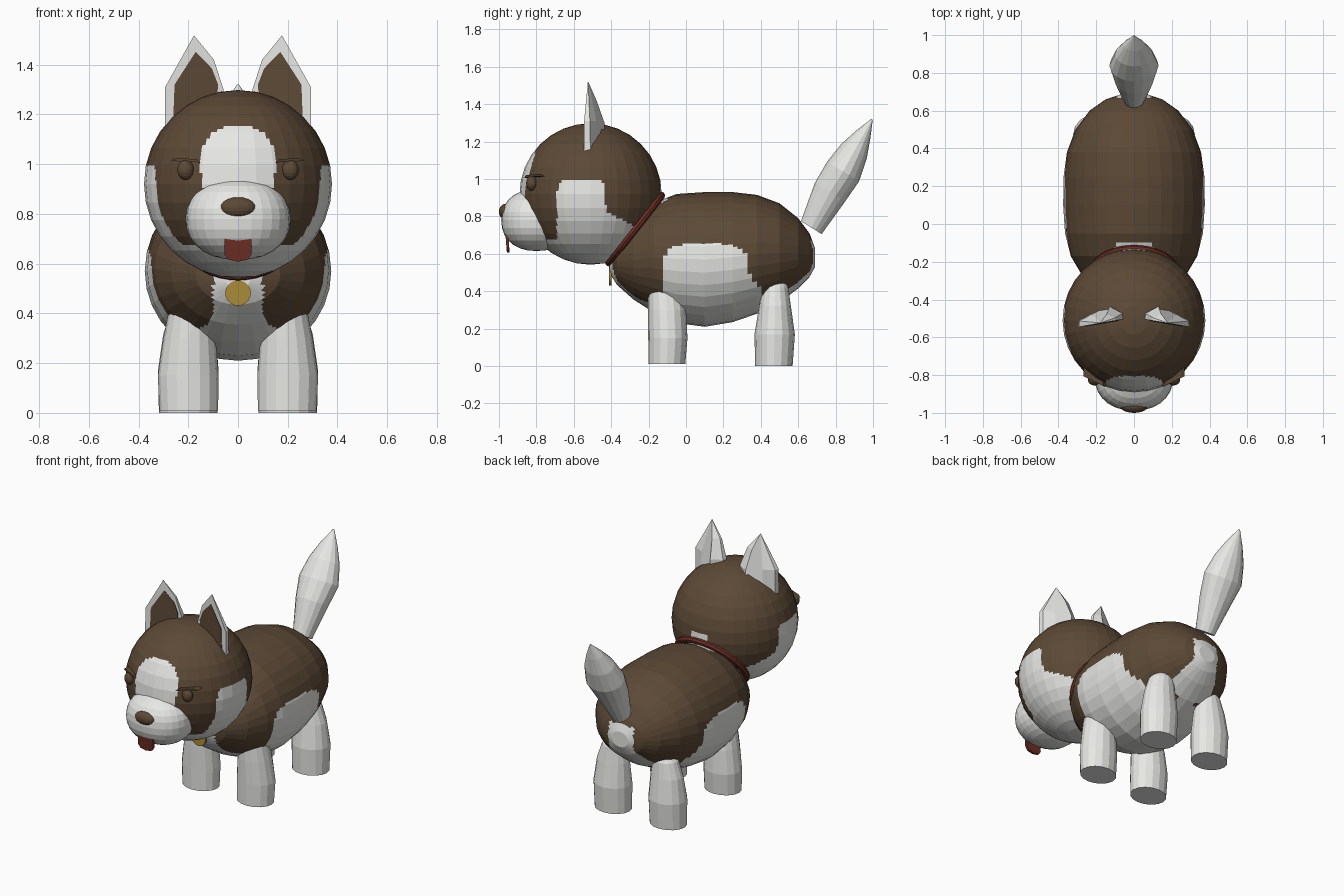
import bpy, bmesh, math
from mathutils import Vector, Matrix

if "Cube" in bpy.data.objects:
    bpy.data.objects.remove(bpy.data.objects["Cube"])


def material(name, rgb):
    m = bpy.data.materials.new(name)
    m.diffuse_color = (*rgb, 1)
    m.use_nodes = True
    m.node_tree.nodes["Principled BSDF"].inputs["Base Color"].default_value = m.diffuse_color
    return m


BROWN = material("brown fur", (0.107, 0.067, 0.037))
WHITE = material("white fur", (0.80, 0.80, 0.78))
RED = material("red", (0.15, 0.027, 0.018))
GOLD = material("gold", (0.40, 0.26, 0.04))


def finish(name, bm, mats, white_rule=None, cuts=0):
    """Turn a bmesh into an object; white_rule(centre) picks the second material."""
    bmesh.ops.recalc_face_normals(bm, faces=bm.faces)
    if cuts:
        bmesh.ops.subdivide_edges(bm, edges=bm.edges[:], cuts=cuts, use_grid_fill=True)
    if white_rule:
        for f in bm.faces:
            f.material_index = int(white_rule(f.calc_center_median()))
    me = bpy.data.meshes.new(name)
    bm.to_mesh(me)
    bm.free()
    for m in mats:
        me.materials.append(m)
    ob = bpy.data.objects.new(name, me)
    bpy.context.collection.objects.link(ob)
    return ob


def ring(c, u, v, n):
    c, u, v = Vector(c), Vector(u), Vector(v)
    return [c + u * math.cos(2 * math.pi * i / n) + v * math.sin(2 * math.pi * i / n)
            for i in range(n)]


def loft(name, loops, mats, white_rule=None, cuts=0):
    bm = bmesh.new()
    vs = [[bm.verts.new(p) for p in loop] for loop in loops]
    n = len(vs[0])
    for a, b in zip(vs, vs[1:]):
        for i in range(n):
            j = (i + 1) % n
            bm.faces.new((a[i], a[j], b[j], b[i]))
    bm.faces.new(vs[0])
    bm.faces.new(vs[-1])
    return finish(name, bm, mats, white_rule, cuts)


def ball(name, c, r, mats, seg=32, rings=16, power=1.0, white_rule=None, cuts=0):
    bm = bmesh.new()
    bmesh.ops.create_uvsphere(bm, u_segments=seg, v_segments=rings, radius=1)
    for v in bm.verts:
        v.co = Vector([c[k] + r[k] * math.copysign(abs(v.co[k]) ** power, v.co[k])
                       for k in range(3)])
    return finish(name, bm, mats, white_rule, cuts)


# Body: rings along y, white belly, chest, flanks and rump
def body_white(c):
    x, y, z = abs(c.x), c.y, c.z
    flank = ((y - 0.105) / 0.237) ** 4 + (max(z - 0.4, 0) / 0.255) ** 4 < 1
    thigh = y > 0.1 and z < 0.49 - (y - 0.34) * 1.33 and z < 0.5
    chest = y < -0.1 and x < 0.1 + max(0, 0.4 - z) * 0.6
    rump = y > 0.5 and z < 0.67 and x < 0.09 + max(0, 0.52 - z) * 0.6
    return z < 0.34 or flank or thigh or chest or rump


profile = [(-0.41, .50, .58, .05), (-0.37, .435, .68, .17), (-0.28, .355, .78, .27),
           (-0.17, .285, .875, .335), (-0.05, .23, .92, .365), (0.1, .21, .93, .375),
           (0.25, .235, .93, .373), (0.38, .28, .915, .355), (0.5, .34, .87, .31),
           (0.6, .415, .79, .235), (0.66, .475, .71, .15), (0.69, .53, .63, .06)]
loft("body", [ring((0, y, (b + t) / 2), (rx, 0, 0), (0, 0, (t - b) / 2), 32)
              for y, b, t, rx in profile], [BROWN, WHITE], body_white, 4)


# Head: brown with white blaze, cheeks and jaw
def head_white(c):
    x, y, z = abs(c.x), c.y, c.z
    blaze = y < -0.6 and (x / 0.15) ** 2.5 + (abs(z - 0.99) / 0.165) ** 2.5 < 1
    cheek = (abs(y + 0.56) / 0.13) ** 6 + (max(z - 0.8, 0) / 0.2) ** 6 < 1
    nape = y > -0.45 and z < 0.83 - (y + 0.43) * 0.55
    neck = y > -0.25 and x < 0.055 and z < 0.96
    return z < 0.68 or blaze or (cheek and x > 0.2) or nape or neck


ball("head", (0, -0.51, 0.92), (0.378, 0.38, 0.378), [BROWN, WHITE],
     white_rule=head_white, cuts=4)

# Muzzle, nose and tongue
ball("muzzle", (0, -0.80, 0.78), (0.21, 0.188, 0.165), [WHITE], 28, 14, 0.9)
ball("nose", (0, -0.965, 0.825), (0.072, 0.035, 0.042), [BROWN], 20, 10)
tongue = [(-.055, .71), (-.055, .64), (-.04, .617), (0, .608), (.04, .617), (.055, .64), (.055, .71)]
loft("tongue", [[Vector((x, y0 + (z - .61) * -0.08, z)) for x, z in tongue]
                for y0 in (-0.958, -0.943)], [RED])

# Collar and tag
axis = Vector((0, 0.787, -0.617))
bpy.ops.mesh.primitive_torus_add(major_segments=40, minor_segments=8, major_radius=0.228,
                                 minor_radius=0.02, location=(0, -0.272, 0.732),
                                 rotation=axis.to_track_quat('Z', 'Y').to_euler())
bpy.context.object.name = "collar"
bpy.context.object.data.materials.append(RED)
loft("collar_tag", [ring((0, y, 0.482), (.051, 0, 0), (0, 0, .051), 24)
                    for y in (-0.412, -0.398)], [GOLD])

# Tail: tapered rings along a leaning axis
u, v = Vector((1, 0, 0)), Vector((0, 0.85, -0.53))
tail = [(.67, .74, .06, .065), (.77, .93, .105, .095), (.84, 1.04, .13, .10),
        (.90, 1.15, .10, .078), (.95, 1.24, .055, .042), (.995, 1.32, .004, .004)]
loft("tail", [ring((0, y, z), u * rx, v * rv, 16) for y, z, rx, rv in tail], [WHITE])

# Legs: (z, x, y, rx, ry) rings
front_leg = [(.01, .198, -.102, .118, .098), (.15, .20, -.097, .122, .105),
             (.30, .195, -.102, .105, .102), (.40, .19, -.11, .09, .092), (.45, .17, -.11, .05, .05)]
back_leg = [(0, .20, .47, .118, .10), (.17, .20, .474, .122, .108),
            (.32, .195, .476, .105, .085), (.42, .185, .475, .08, .072), (.47, .17, .475, .05, .05)]

# Ear outline in x, z and its smaller brown inner face
outline = [(.295, 1.10), (.293, 1.31), (.177, 1.518), (.097, 1.42), (.058, 1.30), (.07, 1.15)]
inner = [(.262, 1.14), (.255, 1.32), (.17, 1.452), (.105, 1.385), (.08, 1.32), (.09, 1.18)]


def ear_loop(points, depth, shrink, s):
    """Ear slice: leans with x, thins toward the tip."""
    out = []
    for x, z in points:
        t = max(0.0, min(1.0, (1.53 - z) / 0.25))
        px = .177 + (x - .177) * (1 - shrink)
        out.append(Vector((s * px, -0.525 - (x - .177) * 0.17 + depth * t, z)))
    return out


for s, side in ((-1, "left"), (1, "right")):
    for name, rows in (("front", front_leg), ("back", back_leg)):
        loft(f"{name}_leg_{side}", [ring((s * x, y, z), (rx, 0, 0), (0, ry, 0), 16)
                                    for z, x, y, rx, ry in rows], [WHITE])
    loft(f"ear_{side}", [ear_loop(outline, 0, 0, s), ear_loop(outline, .035, .03, s),
                         ear_loop(outline, .075, .6, s)], [WHITE])
    loft(f"inner_ear_{side}", [ear_loop(inner, -.005, 0, s), ear_loop(inner, .003, 0, s)], [BROWN])
    ball(f"eye_{side}", (s * .21, -.825, .977), (.034, .03, .04), [BROWN], 16, 10)
    # Thin lash line above the eye
    lash = [(.15, 1.005), (.165, 1.02), (.25, 1.025), (.268, 1.015), (.25, 1.012), (.165, 1.008)]
    loft(f"eyelash_{side}", [[Vector((s * x, y + (x - .2) * 0.5, z)) for x, z in lash]
                             for y in (-.84, -.79)], [BROWN])
